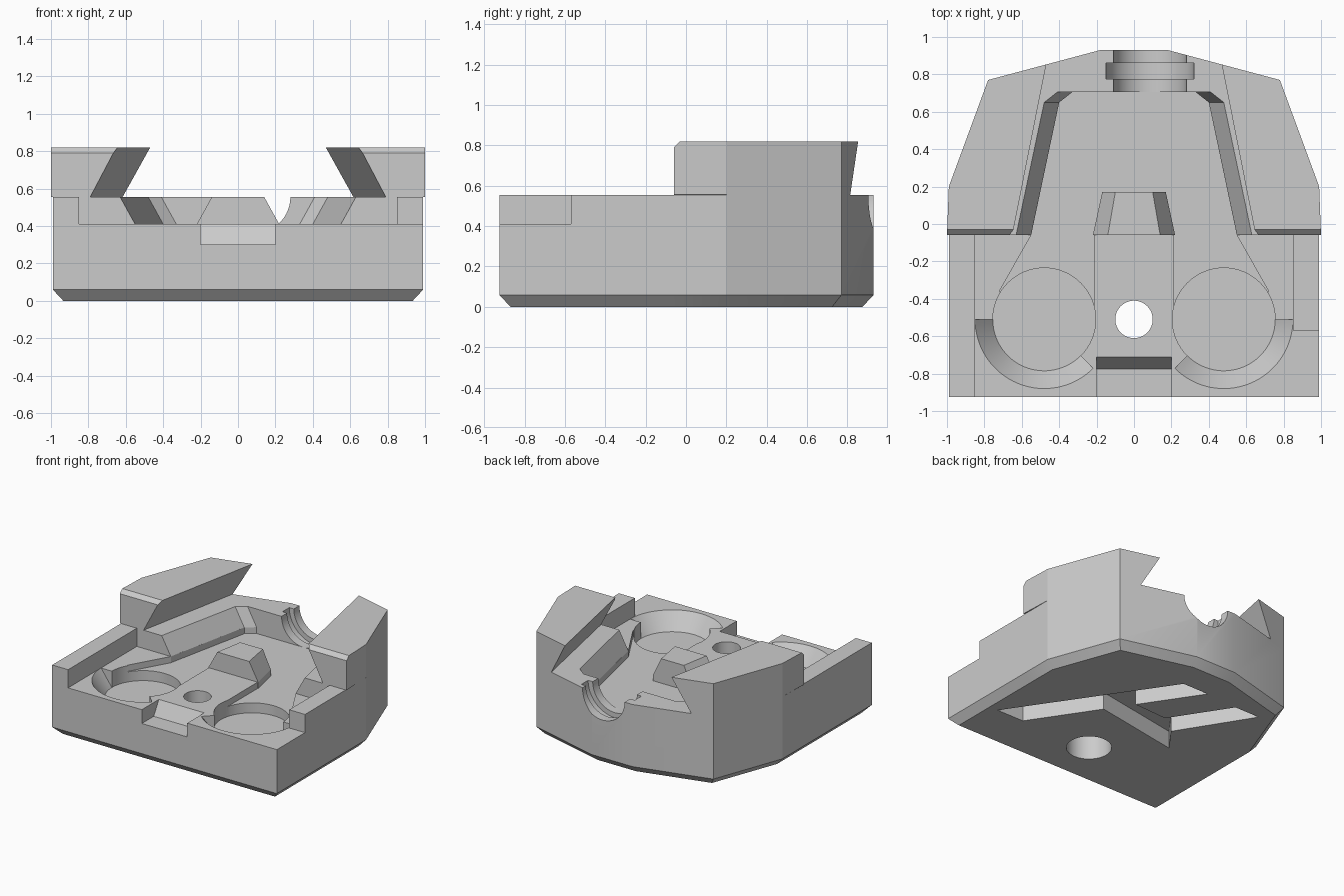
import bpy, bmesh
from math import sin, cos, pi, radians

cube = bpy.data.objects.get("Cube")
if cube:
    bpy.data.objects.remove(cube, do_unlink=True)

grey = bpy.data.materials.new("plain grey")
grey.use_nodes = True
grey.diffuse_color = (0.6, 0.6, 0.6, 1)
grey.node_tree.nodes["Principled BSDF"].inputs["Base Color"].default_value = (0.6, 0.6, 0.6, 1)


def place(axis, level, p):
    return {"x": (level, p[0], p[1]), "y": (p[0], level, p[1]), "z": (p[0], p[1], level)}[axis]


def loft(name, sections, axis="z"):
    """Solid through matching outlines stacked along an axis."""
    bm = bmesh.new()
    rings = [[bm.verts.new(place(axis, lv, p)) for p in pts] for lv, pts in sections]
    for a, b in zip(rings, rings[1:]):
        for i in range(len(a)):
            j = (i + 1) % len(a)
            bm.faces.new((a[i], a[j], b[j], b[i]))
    bm.faces.new(rings[0][::-1])
    bm.faces.new(rings[-1])
    bmesh.ops.recalc_face_normals(bm, faces=bm.faces)
    mesh = bpy.data.meshes.new(name)
    bm.to_mesh(mesh)
    bm.free()
    ob = bpy.data.objects.new(name, mesh)
    bpy.context.collection.objects.link(ob)
    mesh.materials.append(grey)
    return ob


def prism(name, pts, lo, hi, axis="z"):
    return loft(name, [(lo, pts), (hi, pts)], axis)


def rect(x0, x1, y0, y1):
    return [(x0, y0), (x1, y0), (x1, y1), (x0, y1)]


def circle(cx, cy, r, n=64):
    return [(cx + r * cos(2 * pi * i / n), cy + r * sin(2 * pi * i / n)) for i in range(n)]


def both(half):
    """Mirror an open right-hand outline to a closed one."""
    return half + [(-x, y) for x, y in reversed(half)]


def combine(body, tool, operation="DIFFERENCE"):
    tool.hide_render = True
    mod = body.modifiers.new(tool.name, "BOOLEAN")
    mod.operation, mod.solver, mod.object = operation, "EXACT", tool
    bpy.context.view_layer.objects.active = body
    bpy.ops.object.modifier_apply(modifier=mod.name)
    bpy.data.objects.remove(tool, do_unlink=True)


# Main block, chamfered below and a little wider above
back = [(0.99, 0.2), (0.78, 0.77), (0.18, 0.93)]
base = both([(0.99, -0.925), (0.99, -0.06)] + back)
upper = both([(0.99, -0.925), (1.0, -0.06)] + back)
foot = [(x * 0.944, y * 0.94) for x, y in base]
body = loft("clamp_body", [(0, foot), (0.06, base), (0.555, base), (0.556, upper), (0.82, upper)])

# Low front half with a chamfered shoulder behind it
shoulder = [(-1.2, 0.555), (-0.06, 0.555), (-0.06, 0.79), (-0.02, 0.83), (-0.02, 0.9), (-1.2, 0.9)]
combine(body, prism("shoulder_cut", shoulder, -1.2, 1.2, "x"))
combine(body, prism("front_bay_cut", rect(-0.85, 0.85, -1.1, -0.06), 0.41, 0.7))
combine(body, prism("rail_end_cut", rect(0.8, 1.2, -1.1, -0.57), 0.41, 0.7))


# Tapered dovetail channel
def taper(width):
    return both([(width + 0.028, -0.2), (width - 0.22, 1.05)])


combine(body, loft("dovetail_cut", [(0.555, taper(0.79)), (0.9, taper(0.608))]))


# Sloping basin with clipped rear corners
def basin(d):
    return both([(0.58 + d, -0.2), (0.40 + d, 0.65), (0.33 + d, 0.705)])


combine(body, loft("basin_cut", [(0.41, basin(0)), (0.6, basin(0.105))]))

# Sunken floor around the central strip
floor = both([(0.215, -0.06), (0.215, -0.5), (0.6, -0.5), (0.72, -0.36), (0.55, -0.06),
              (0.40, 0.65), (0.33, 0.705)][::-1])
combine(body, prism("floor_cut", floor, 0.36, 0.45))

# Round pockets with a conical front lip
for side in (-1, 1):
    cx, cy = side * 0.48, -0.51

    def sector(r):
        angles = [radians(180 + 135 * i / 32) for i in range(33)]
        return [(cx, cy)] + [(cx - side * r * cos(a), cy + r * sin(a)) for a in angles]

    combine(body, loft("lip_cut", [(0.28, sector(0.275)), (0.41, sector(0.37)), (0.45, sector(0.37))]))
    combine(body, prism("pocket_cut", circle(cx, cy, 0.275), 0.28, 0.5))

# Raised block on the central strip
block_foot = both([(0.22, -0.06), (0.17, 0.17)])
block_top = both([(0.14, -0.06), (0.10, 0.17)])
combine(body, loft("centre_block", [(0.3, block_foot), (0.41, block_foot), (0.555, block_top)]), "UNION")

# Front notch with a sloped back
notch = [(-1.1, 0.3), (-0.775, 0.3), (-0.71, 0.41), (-0.71, 0.5), (-1.1, 0.5)]
combine(body, prism("notch_cut", notch, -0.2, 0.2, "x"))

# Rear neck opening with a wider ring groove
combine(body, prism("neck_cut", circle(0.085, 0.555, 0.195), 0.69, 1.1, "y"))
combine(body, prism("ring_cut", circle(0.085, 0.555, 0.235), 0.775, 0.86, "y"))

# Screw hole, counterbored from below
combine(body, prism("hole_cut", circle(0, -0.51, 0.1), -0.1, 0.6))
combine(body, prism("counterbore_cut", circle(0, -0.51, 0.165), -0.1, 0.24))

# Slanted relief grooves in the underside
grooves = [
    [(0.86, -0.52), (0.07, 0.645), (-0.16, 0.645), (0.62, -0.52)],
    [(-0.44, 0.625), (-0.66, 0.625), (-0.3, 0.05), (-0.1, 0.1)],
    [(0.45, 0.02), (-0.45, -0.14), (-0.22, 0.17), (0.33, 0.2)],
]
for pts in grooves:
    combine(body, prism("groove_cut", pts, -0.1, 0.14))

# Smooth the round walls, keep the edges sharp
bpy.ops.object.select_all(action="DESELECT")
body.select_set(True)
bpy.context.view_layer.objects.active = body
bpy.ops.object.shade_smooth_by_angle(angle=radians(15))
